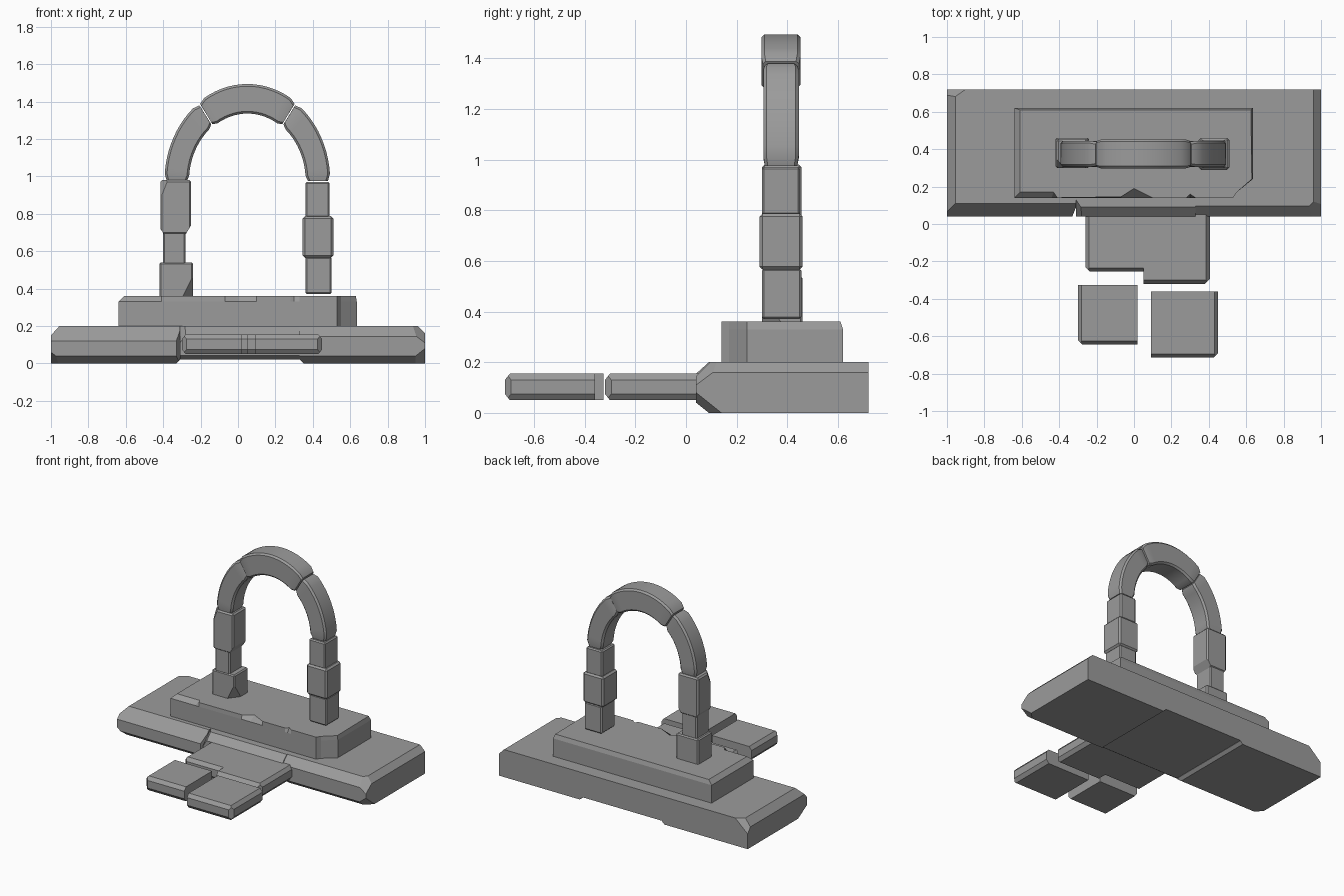
import bpy, bmesh, math
from mathutils import Vector

cube = bpy.data.objects.get("Cube")
if cube:
    bpy.data.objects.remove(cube, do_unlink=True)

# One stone colour
stone = bpy.data.materials.new("grey_stone")
stone.use_nodes = True
GREY = (0.33, 0.33, 0.33, 1)
stone.diffuse_color = GREY
stone.node_tree.nodes["Principled BSDF"].inputs["Base Color"].default_value = GREY


def finish(name, bm, smooth=False):
    bmesh.ops.recalc_face_normals(bm, faces=bm.faces)
    mesh = bpy.data.meshes.new(name)
    bm.to_mesh(mesh)
    bm.free()
    obj = bpy.data.objects.new(name, mesh)
    bpy.context.collection.objects.link(obj)
    mesh.materials.append(stone)
    if smooth:
        bpy.ops.object.select_all(action="DESELECT")
        obj.select_set(True)
        bpy.context.view_layer.objects.active = obj
        bpy.ops.object.shade_smooth_by_angle(angle=math.radians(25))
    return obj


def block(name, xs, ys, zs, cuts=(), soft=0):
    """Box with planar cuts: ("-y+z", dy, dz) chamfers an edge, three axes chip a corner."""
    bm = bmesh.new()
    bmesh.ops.create_cube(bm, size=1)
    for v in bm.verts:
        v.co = [r[0] + (c + 0.5) * (r[1] - r[0]) for r, c in zip((xs, ys, zs), v.co)]
    if soft:
        bmesh.ops.bevel(bm, geom=bm.edges[:], offset=soft, segments=1, affect="EDGES")
    for spec, *sizes in cuts:
        normal, point = Vector(), Vector()
        for i, size in enumerate(sizes):
            positive = spec[2 * i] == "+"
            axis = "xyz".index(spec[2 * i + 1])
            sign = 1 if positive else -1
            normal[axis] = sign / size
            point[axis] = (xs, ys, zs)[axis][positive] - (sign * size if i == 0 else 0)
        res = bmesh.ops.bisect_plane(bm, geom=bm.verts[:] + bm.edges[:] + bm.faces[:],
                                     plane_co=point, plane_no=normal.normalized(), clear_outer=True)
        rim = [e for e in res["geom_cut"] if isinstance(e, bmesh.types.BMEdge)]
        if rim:
            bmesh.ops.edgeloop_fill(bm, edges=rim)
    return finish(name, bm)


def loft(name, rings, smooth=False):
    """Skin a row of matching closed rings and cap both ends."""
    bm = bmesh.new()
    rows = [[bm.verts.new(p) for p in ring] for ring in rings]
    for a, b in zip(rows, rows[1:]):
        for i in range(len(a)):
            j = (i + 1) % len(a)
            bm.faces.new((a[i], a[j], b[j], b[i]))
    bm.faces.new(rows[0])
    bm.faces.new(rows[-1])
    return finish(name, bm, smooth)


# Foundation: three wide slabs side by side
BACK = 0.72
block("base_slab_right", (-1, -0.31), (0.04, BACK), (0, 0.2),
      [("-y+z", 0.07, 0.08), ("-x+z", 0.045, 0.05), ("-y-z", 0.05, 0.04), ("-x-y-z", 0.08, 0.1, 0.06),
       ("-x+y+z", 0.1, 0.07, 0.09), ("+x-y", 0.02, 0.05), ("+x-z", 0.02, 0.02)])
block("base_slab_middle", (-0.31, 0.33), (0.04, BACK), (0.022, 0.2),
      [("-y+z", 0.05, 0.045), ("-y-z", 0.03, 0.02), ("-x-y+z", 0.06, 0.09, 0.09)])
block("base_slab_left", (0.33, 1), (0.04, BACK), (0, 0.2),
      [("-y+z", 0.055, 0.055), ("+x+z", 0.04, 0.04), ("-y-z", 0.05, 0.04), ("+x-y-z", 0.1, 0.1, 0.08),
       ("+x-y+z", 0.12, 0.12, 0.09), ("-x-z", 0.02, 0.02)])

# Plinth: chipped outline lofted up to an inset top
outline = [(-0.64, 0.14), (-0.44, 0.14), (-0.41, 0.14), (-0.07, 0.14), (0, 0.14), (0.1, 0.14),
           (0.28, 0.14), (0.3, 0.14), (0.33, 0.14), (0.53, 0.14), (0.55, 0.17), (0.635, 0.24),
           (0.635, 0.62), (-0.64, 0.62)]
chipped = [(-0.61, 0.17), (-0.43, 0.17), (-0.41, 0.14), (-0.07, 0.145), (0, 0.19), (0.1, 0.14),
           (0.28, 0.14), (0.3, 0.16), (0.33, 0.14), (0.53, 0.14), (0.55, 0.17), (0.63, 0.24),
           (0.625, 0.61), (-0.61, 0.61)]
loft("plinth", [[(x, y, z) for x, y in ring]
                for ring, z in ((outline, 0.2), (outline, 0.33), (chipped, 0.36))])

# Paving slabs in front
PAVE = (0.05, 0.155)
def paver(name, xs, ys, side):
    block(name, xs, ys, PAVE, [("-y+z", 0.02, 0.025), ("-y-z", 0.02, 0.025),
                               (side + "x+z", 0.02, 0.025), (side + "x-z", 0.02, 0.025),
                               (side + "x-y", 0.025, 0.025)])

paver("inner_paver_right", (-0.26, 0.05), (-0.255, 0.05), "-")
paver("inner_paver_left", (0.05, 0.405), (-0.32, 0.05), "+")
paver("outer_paver_right", (-0.3, 0.02), (-0.645, -0.325), "-")
paver("outer_paver_left", (0.09, 0.45), (-0.715, -0.36), "+")

# Right column
block("right_column_foot", (-0.42, -0.24), (0.3, 0.46), (0.35, 0.54),
      [("+x-y-z", 0.06, 0.08, 0.12)], 0.008)
block("right_column_shaft", (-0.4, -0.28), (0.305, 0.45), (0.53, 0.72), [], 0.008)
block("right_column_head", (-0.415, -0.25), (0.3, 0.455), (0.69, 0.98),
      [("+x-z", 0.03, 0.05), ("-x-y+z", 0.04, 0.05, 0.1), ("-x-z", 0.02, 0.03)], 0.01)

# Left column
block("left_column_foot", (0.36, 0.5), (0.3, 0.455), (0.37, 0.57), [], 0.008)
block("left_column_drum", (0.345, 0.51), (0.29, 0.46), (0.565, 0.787), [], 0.012)
block("left_column_head", (0.36, 0.49), (0.3, 0.45), (0.78, 0.97), [], 0.008)

# Arch of three curved stones
CX, CZ = 0.05, 0.975
def arch_point(angle, rx, rz, y):
    return (CX + rx * math.cos(angle), y, CZ + rz * math.sin(angle))

def arch_stone(name, start, end, front, back, grow=0, steps=12):
    bev = 0.012
    rings = []
    for i in range(steps + 1):
        t = math.radians(start + (end - start) * i / steps)
        tuck = 0.012 if i in (0, steps) else 0
        ring = []
        section = [(1, front, 0, 1), (1, front, 1, 0), (1, back, 1, 0), (1, back, 0, 1),
                   (0, back, 0, 1), (0, back, 1, 0), (0, front, 1, 0), (0, front, 0, 1)]
        for outer, y, by, br in (section[0], section[1], section[2], section[3],
                                 section[4], section[5], section[6], section[7]):
            inward = 1 if y == front else -1
            offset = (grow - tuck - br * bev) * (1 if outer else -1)
            rx, rz = (0.443, 0.515) if outer else (0.312, 0.365)
            ring.append(arch_point(t, rx + offset, rz + offset,
                                   y + inward * (by * bev + tuck * 0.5)))
        rings.append(ring)
    loft(name, rings, True)

arch_stone("arch_stone_left", 0, 53.5, 0.305, 0.445)
arch_stone("arch_keystone", 54.5, 125.5, 0.297, 0.452, 0.004, 16)
arch_stone("arch_stone_right", 126.5, 180, 0.305, 0.445)
